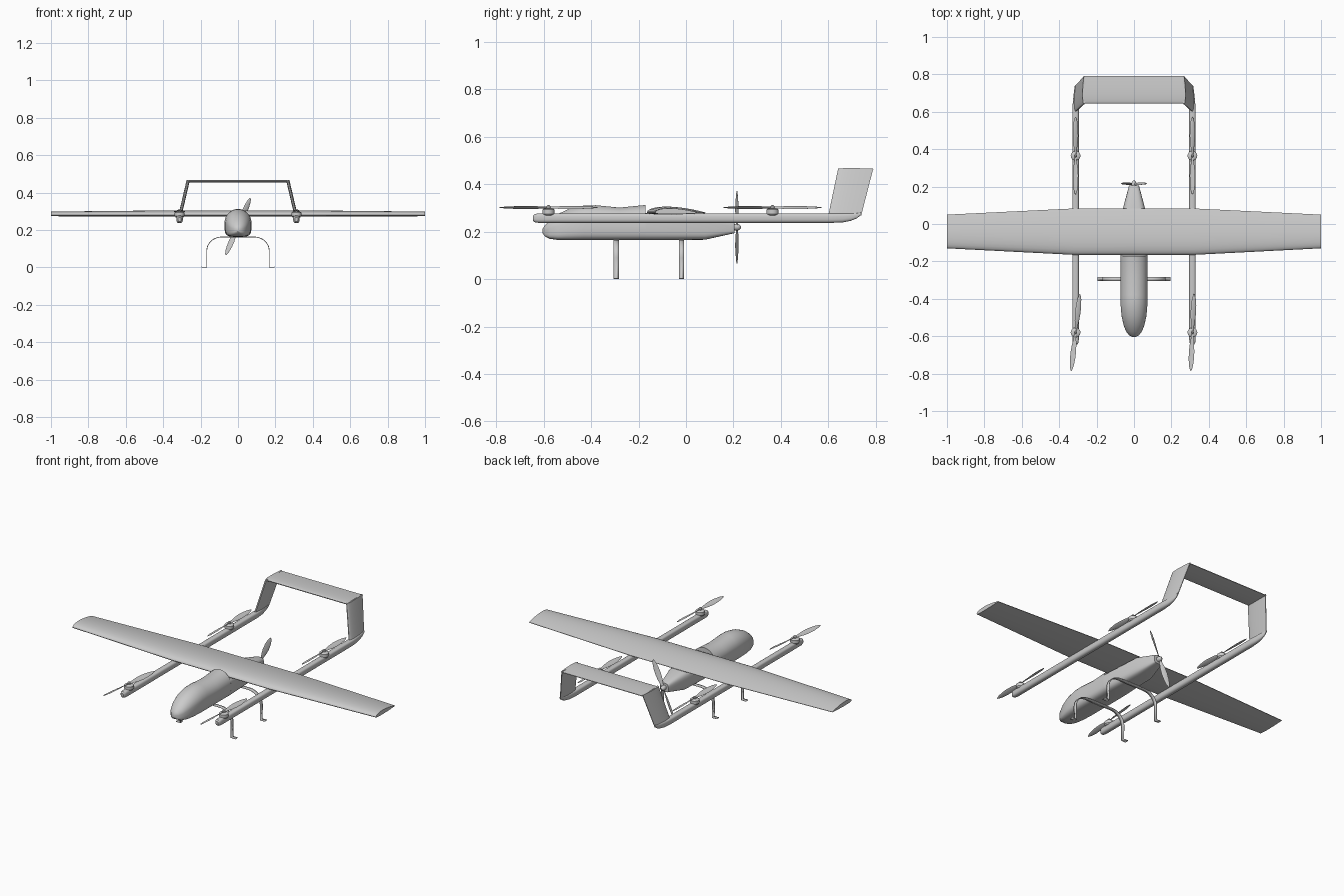
import bpy, bmesh, math
from mathutils import Matrix, Vector

cube = bpy.data.objects.get("Cube")
if cube:
    bpy.data.objects.remove(cube, do_unlink=True)

grey = bpy.data.materials.new("light grey")
grey.use_nodes = True
grey.diffuse_color = (0.6, 0.6, 0.6, 1)
grey.node_tree.nodes["Principled BSDF"].inputs["Base Color"].default_value = grey.diffuse_color


def finish(name, bm, angle=35):
    bmesh.ops.recalc_face_normals(bm, faces=bm.faces)
    mesh = bpy.data.meshes.new(name)
    bm.to_mesh(mesh)
    bm.free()
    mesh.materials.append(grey)
    obj = bpy.data.objects.new(name, mesh)
    bpy.context.collection.objects.link(obj)
    bpy.ops.object.select_all(action='DESELECT')
    bpy.context.view_layer.objects.active = obj
    obj.select_set(True)
    bpy.ops.object.shade_smooth_by_angle(angle=math.radians(angle))
    return obj


def loft(name, rings, matrix=Matrix(), angle=35):
    """Skin a list of equal-length rings and cap both ends."""
    bm = bmesh.new()
    loops = [[bm.verts.new(matrix @ Vector(p)) for p in ring] for ring in rings]
    n = len(loops[0])
    for a, b in zip(loops, loops[1:]):
        for i in range(n):
            j = (i + 1) % n
            bm.faces.new((a[i], a[j], b[j], b[i]))
    bm.faces.new(loops[0])
    bm.faces.new(loops[-1])
    return finish(name, bm, angle)


def spow(v, e):
    return math.copysign(abs(v) ** e, v)


def body_ring(y, half, low, mid, high, cx=0, top=1.0, bottom=0.45, n=32):
    """Rounded section: separate curvature above and below the middle."""
    ring = []
    for i in range(n):
        a = 2 * math.pi * (i + 0.5) / n
        c, s = math.cos(a), math.sin(a)
        e = top if s > 0 else bottom
        ring.append((cx + half * spow(c, e), y, mid + spow(s, e) * ((high - mid) if s > 0 else (mid - low))))
    return ring


def airfoil(thick, under, n=14):
    """Unit-chord section as (chord position, height) pairs."""
    def h(t):
        return 2.6 * (math.sqrt(t) * (1 - t)) * thick + 0.002
    ts = [(1 - math.cos(math.pi * i / n)) / 2 for i in range(n + 1)]
    return [(t, h(t)) for t in ts] + [(t, -under * h(t)) for t in reversed(ts[1:])]


# Fuselage: rounded nose, flat belly, tapering tail under the wing
nose = [(-0.605, 0.008, 0.193, 0.203, 0.212), (-0.595, 0.026, 0.180, 0.205, 0.228),
        (-0.575, 0.042, 0.170, 0.210, 0.248), (-0.54, 0.056, 0.165, 0.220, 0.275),
        (-0.49, 0.067, 0.164, 0.232, 0.298), (-0.43, 0.072, 0.164, 0.240, 0.311),
        (-0.38, 0.072, 0.164, 0.240, 0.312), (-0.28, 0.072, 0.164, 0.240, 0.302),
        (-0.17, 0.072, 0.164, 0.240, 0.313)]
loft("fuselage", [body_ring(*s) for s in nose])
tail = [(-0.17, 0.072, 0.164, 0.235, 0.28), (0.08, 0.06, 0.166, 0.225, 0.278),
        (0.205, 0.027, 0.194, 0.215, 0.245)]
loft("tail_cone", [body_ring(*s, top=0.6) for s in tail])

# Main wing: straight centre section with tapered outer panels
wing = []
for x, lead, trail, thick in ((-1, -0.13, 0.05, 0.018), (-0.32, -0.165, 0.083, 0.025),
                              (0.32, -0.165, 0.083, 0.025), (1, -0.13, 0.05, 0.018)):
    wing.append([(x, lead + t * (trail - lead), 0.279 + h) for t, h in airfoil(thick, 0.25)])
loft("main_wing", wing)

# Tailplane bridging the two fins
loft("tailplane", [[(x, 0.645 + 0.145 * t, 0.461 + h) for t, h in airfoil(0.006, 0.8)]
                   for x in (-0.27, 0.27)])


def blades(name, matrix, radius, pitch):
    """Two twisted, tapered blades, half a turn apart."""
    stations = ((0.03, 0.012), (0.15, 0.016), (0.3, 0.026), (0.5, 0.032),
                (0.7, 0.030), (0.88, 0.021), (0.97, 0.010), (1, 0.003))
    for k in range(2):
        rings = []
        for r, chord in stations:
            a = pitch * (1 - 0.6 * r)
            ring = []
            for i in range(10):
                b = 2 * math.pi * i / 10
                u, v = chord / 2 * math.cos(b), 0.0022 * math.sin(b)
                ring.append((r * radius, u * math.cos(a) - v * math.sin(a),
                             u * math.sin(a) + v * math.cos(a)))
            rings.append(ring)
        loft(f"{name}_blade_{k + 1}", rings, matrix @ Matrix.Rotation(math.pi * k, 4, 'Z'))


def turned(name, matrix, profile, n=24):
    """Solid of revolution from (radius, height) pairs."""
    rings = [[(r * math.cos(2 * math.pi * i / n), r * math.sin(2 * math.pi * i / n), z)
              for i in range(n)] for r, z in profile]
    loft(name, rings, matrix)


boom_x = 0.3125
for side, s in (("left", 1), ("right", -1)):
    # Boom: blunt rounded front, belly sweeping up into the fin
    cx = s * boom_x
    stations = [(-0.645, 0.008, 0.246, 0.268), (-0.638, 0.014, 0.240, 0.275),
                (-0.62, 0.0175, 0.237, 0.277), (0.61, 0.0175, 0.237, 0.277),
                (0.66, 0.014, 0.239, 0.277), (0.695, 0.010, 0.246, 0.277),
                (0.72, 0.007, 0.256, 0.278), (0.74, 0.004, 0.272, 0.281)]
    loft(f"{side}_boom", [body_ring(y, w, lo, (lo + hi) / 2, hi, cx, 0.6, 0.8, 20)
                          for y, w, lo, hi in stations])

    # Fin leaning inwards and swept back
    fin = [[(s * (x + h), y + t * length, z) for t, h in airfoil(0.007, 1)]
           for x, y, z, length in ((0.3125, 0.60, 0.268, 0.139), (0.266, 0.642, 0.467, 0.148))]
    loft(f"{side}_fin", fin)

    # Lift rotors on top of the boom
    for end, y, turn in (("front", -0.58, 87.5 if s > 0 else 83.5), ("rear", 0.365, 90)):
        place = Matrix.Translation((cx, y, 0))
        name = f"{side}_{end}"
        turned(f"{name}_motor", place, [(0.02, 0.268), (0.026, 0.275), (0.026, 0.293),
                                        (0.02, 0.298), (0.009, 0.299), (0.009, 0.308), (0.004, 0.312)])
        spin = Matrix.Translation((cx, y, 0.302)) @ Matrix.Rotation(math.radians(turn), 4, 'Z')
        blades(f"{name}_rotor", spin, 0.206, math.radians(35))

# Pusher propeller at the tail
axis = Matrix.Translation((0, 0.215, 0.219)) @ Matrix.Rotation(-math.pi / 2, 4, 'X')
turned("pusher_hub", axis, [(0.014, -0.015), (0.014, 0.004), (0.010, 0.012), (0.003, 0.017)])
blades("pusher", axis @ Matrix.Rotation(math.radians(-66.5), 4, 'Z'), 0.166, math.radians(40))

# Landing gear: bent strip arches with outward feet
half = [(0.196, 0.002), (0.167, 0.002)]
for i in range(11):
    a = math.pi / 2 * i / 10
    half.append((0.087 + 0.08 * math.cos(a), 0.09 + 0.073 * math.sin(a)))
path = half + [(-x, z) for x, z in reversed(half)]
for name, y in (("front_gear", -0.294), ("rear_gear", -0.019)):
    bm = bmesh.new()
    rows = [[bm.verts.new((x, y + d, z)) for d in (-0.011, 0.011)] for x, z in path]
    for a, b in zip(rows, rows[1:]):
        bm.faces.new((a[0], a[1], b[1], b[0]))
    strip = finish(name, bm)
    solid = strip.modifiers.new("thickness", 'SOLIDIFY')
    solid.thickness = 0.004
    solid.offset = 0
